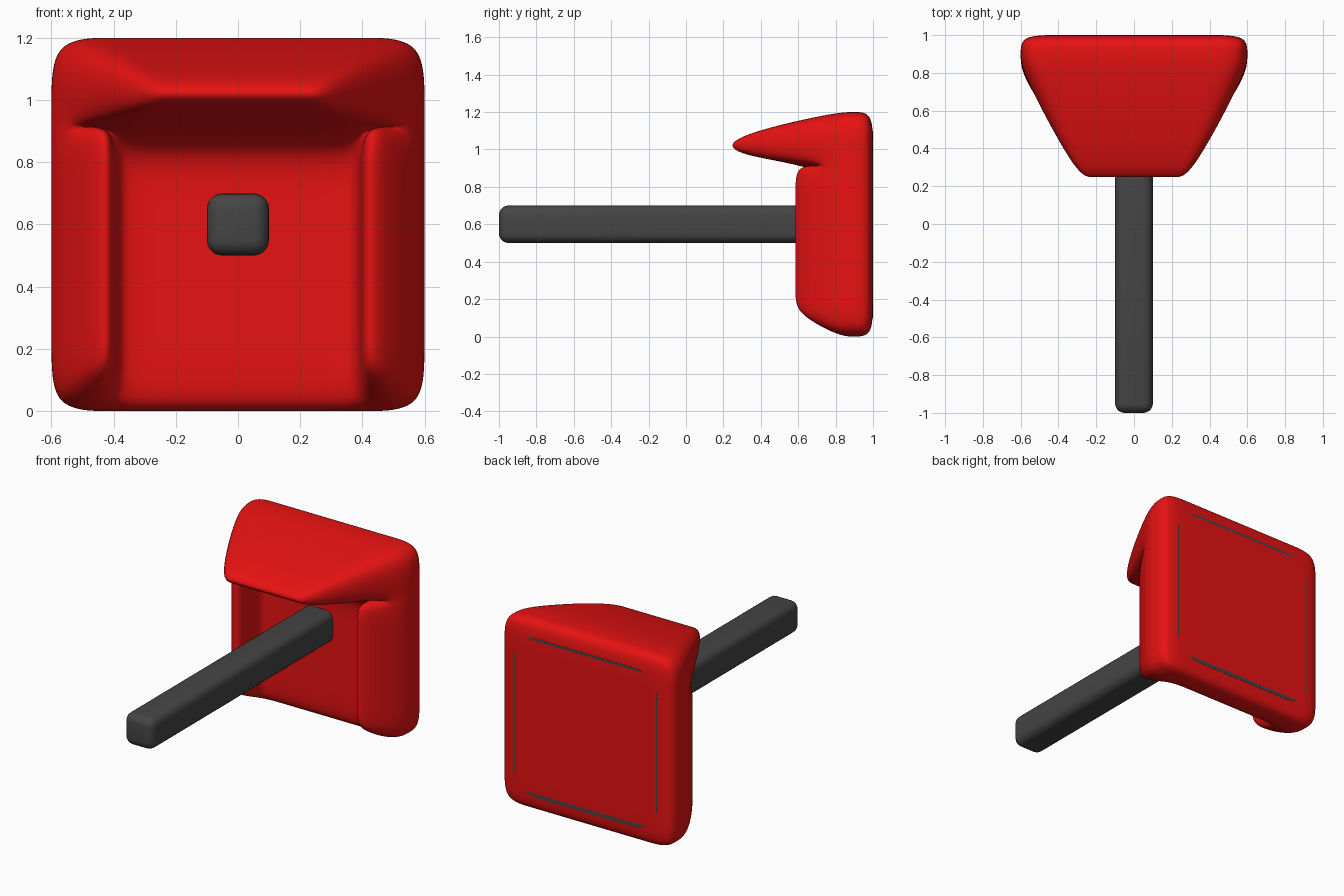
import bpy, bmesh

if "Cube" in bpy.data.objects:
    bpy.data.objects.remove(bpy.data.objects["Cube"])


def material(name, rgb):
    m = bpy.data.materials.new(name)
    m.diffuse_color = (*rgb, 1)
    m.use_nodes = True
    m.node_tree.nodes["Principled BSDF"].inputs["Base Color"].default_value = m.diffuse_color
    return m


def make_object(name, bm, mat):
    bmesh.ops.recalc_face_normals(bm, faces=bm.faces)
    me = bpy.data.meshes.new(name)
    bm.to_mesh(me)
    bm.free()
    me.materials.append(mat)
    ob = bpy.data.objects.new(name, me)
    bpy.context.collection.objects.link(ob)
    for p in me.polygons:
        p.use_smooth = True
    return ob


red = material("red", (0.8, 0.006, 0.006))
dark = material("dark_grey", (0.06, 0.06, 0.06))

# Hooded shell: coarse cage of a square slab, with hood and side walls drawn out
XS = [-0.6, -0.4, -0.3, 0.3, 0.4, 0.6]
Z_BACK = [0, 0.2, 0.72, 1.0, 1.2]
Z_FRONT = [0, 0.2, 0.72, 0.9, 1.2]
NX, NZ = len(XS) - 1, len(Z_BACK) - 1
bm = bmesh.new()
verts = {}


def vert(layer, i, j):
    key = (layer, i, j)
    if key not in verts:
        x = XS[i]
        s = 1 if x > 0 else -1
        if layer == "back":
            co = (x, 1.0, Z_BACK[j])
        elif layer == "mid":
            co = (x, 0.9, Z_BACK[j])
        elif layer == "front":
            co = (x, 0.8, Z_FRONT[j])
        elif layer == "hood":
            hx = {0.6: 0.29, 0.4: 0.21, 0.3: 0.15}[abs(x)]
            co = (s * hx, 0.225, 1.07 if j == NZ else 0.97)
        else:
            wx = 0.46 if abs(x) > 0.5 else 0.39
            co = (s * wx, 0.575, [0.13, 0.24, 0.78, 0.94][j])
        verts[key] = bm.verts.new(co)
    return verts[key]


def cells(i0, i1, j0, j1):
    return [(i, j) for i in range(i0, i1) for j in range(j0, j1)]


def cap(layer, region):
    for i, j in region:
        bm.faces.new([vert(layer, *c) for c in
                      ((i, j), (i + 1, j), (i + 1, j + 1), (i, j + 1))])


def sides(a, b, region):
    # join the outlines of one region on two layers
    edges = {}
    for i, j in region:
        loop = [(i, j), (i + 1, j), (i + 1, j + 1), (i, j + 1)]
        for p, q in zip(loop, loop[1:] + loop[:1]):
            k = frozenset((p, q))
            edges[k] = None if k in edges else (p, q)
    for e in edges.values():
        if e:
            p, q = e
            bm.faces.new([vert(a, *p), vert(a, *q), vert(b, *q), vert(b, *p)])


slab = cells(0, NX, 0, NZ)
cap("back", slab)
sides("back", "mid", slab)
sides("mid", "front", slab)
cap("front", cells(1, NX - 1, 0, NZ - 1))
for layer, region in (("hood", cells(0, NX, NZ - 1, NZ)),
                      ("wall", cells(0, 1, 0, NZ - 1)),
                      ("wall", cells(NX - 1, NX, 0, NZ - 1))):
    cap(layer, region)
    sides("front", layer, region)

shell = make_object("hooded_shell", bm, red)
sub = shell.modifiers.new("smooth", "SUBSURF")
sub.levels = sub.render_levels = 4


def box(name, lo, hi, mat):
    bm = bmesh.new()
    bmesh.ops.create_cube(bm, size=1)
    for v in bm.verts:
        v.co = [(a + b) / 2 + c * (b - a) for a, b, c in zip(lo, hi, v.co)]
    return bm


# Square arm with softly rounded edges
bm = box("arm", (-0.1, -1, 0.5), (0.1, 0.9, 0.7), dark)
bmesh.ops.bevel(bm, geom=bm.edges[:], offset=0.05, segments=5, profile=0.5,
                affect='EDGES')
make_object("arm", bm, dark)

# Mounting plate set almost flush in the back, with rounded corners
bm = box("back_plate", (-0.5, 0.92, 0.1), (0.5, 0.9985, 1.1), dark)
corners = [e for e in bm.edges
           if abs(e.verts[0].co.y - e.verts[1].co.y) > 0.01]
bmesh.ops.bevel(bm, geom=corners, offset=0.16, segments=6, profile=0.5,
                affect='EDGES')
plate = make_object("back_plate", bm, dark)
for p in plate.data.polygons:
    p.use_smooth = False
